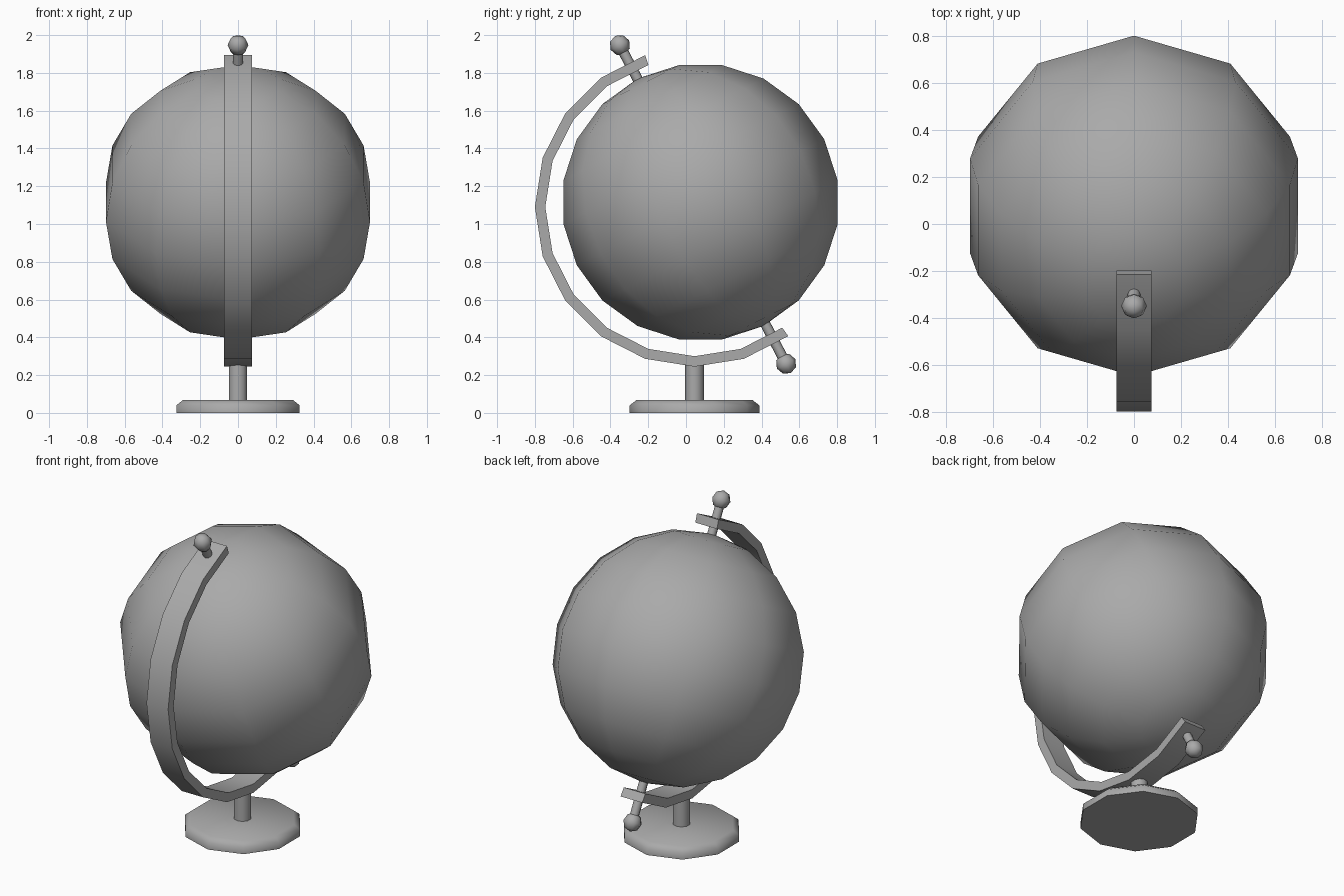
import bpy
import bmesh
from math import radians, sin, cos
from mathutils import Vector

cube = bpy.data.objects.get("Cube")
if cube:
    bpy.data.objects.remove(cube, do_unlink=True)

GREY = (0.4, 0.4, 0.4, 1)
grey = bpy.data.materials.new("plain grey")
grey.use_nodes = True
grey.diffuse_color = GREY
grey.node_tree.nodes["Principled BSDF"].inputs["Base Color"].default_value = GREY

TILT = radians(27)
STAND_Y = 0.045


def finish(name, bm, angle=60, location=(0, 0, 0), tilt=0):
    bmesh.ops.recalc_face_normals(bm, faces=bm.faces)
    mesh = bpy.data.meshes.new(name)
    bm.to_mesh(mesh)
    bm.free()
    mesh.materials.append(grey)
    obj = bpy.data.objects.new(name, mesh)
    bpy.context.collection.objects.link(obj)
    obj.location = location
    obj.rotation_euler.x = tilt
    bpy.ops.object.select_all(action='DESELECT')
    obj.select_set(True)
    bpy.context.view_layer.objects.active = obj
    bpy.ops.object.shade_smooth_by_angle(angle=radians(angle))
    return obj


def ball(name, radius, segments, rings, location):
    bm = bmesh.new()
    bmesh.ops.create_uvsphere(bm, u_segments=segments, v_segments=rings, radius=radius)
    finish(name, bm, 80, location, TILT)


def lathe(name, profile, sides, location):
    """Closed solid from (radius, height) rings, with a corner facing front and back."""
    bm = bmesh.new()
    rings = [[bm.verts.new((r * sin(radians(360 * i / sides)),
                            r * cos(radians(360 * i / sides)), z))
              for i in range(sides)] for r, z in profile]
    for low, high in zip(rings, rings[1:]):
        for i in range(sides):
            j = (i + 1) % sides
            bm.faces.new((low[i], low[j], high[j], high[i]))
    bm.faces.new(rings[0])
    bm.faces.new(rings[-1])
    return finish(name, bm, 60, location)


# Tilted globe
ball("globe", 0.735, 10, 10, (0, 0.077, 1.115))

# Curved arm: rectangular section swept around the globe
bm = bmesh.new()
sections = []
for step in range(12):
    a = radians(108 + 18 * step)
    sections.append([bm.verts.new((x, STAND_Y + r * cos(a), 1.09 + r * sin(a)))
                     for x, r in ((-0.075, 0.79), (0.075, 0.79), (0.075, 0.845), (-0.075, 0.845))])
for s, t in zip(sections, sections[1:]):
    for i in range(4):
        j = (i + 1) % 4
        bm.faces.new((s[i], s[j], t[j], t[i]))
bm.faces.new(sections[0])
bm.faces.new(sections[-1])
finish("curved_arm", bm)

# Axle with a knob on each end
top, bottom = Vector((0, -0.35, 1.947)), Vector((0, 0.53, 0.26))
axle = lathe("axle", [(0.027, -0.5), (0.027, 0.5)], 8, (top + bottom) / 2)
axle.scale.z = (top - bottom).length
axle.rotation_euler = (top - bottom).to_track_quat('Z', 'Y').to_euler()
ball("top_knob", 0.055, 8, 4, top)
ball("bottom_knob", 0.055, 8, 4, bottom)

# Stand
lathe("post", [(0.05, 0.05), (0.05, 0.27)], 10, (0, STAND_Y, 0))
lathe("base", [(0.343, 0), (0.343, 0.04), (0.307, 0.068)], 10, (0, STAND_Y, 0))
